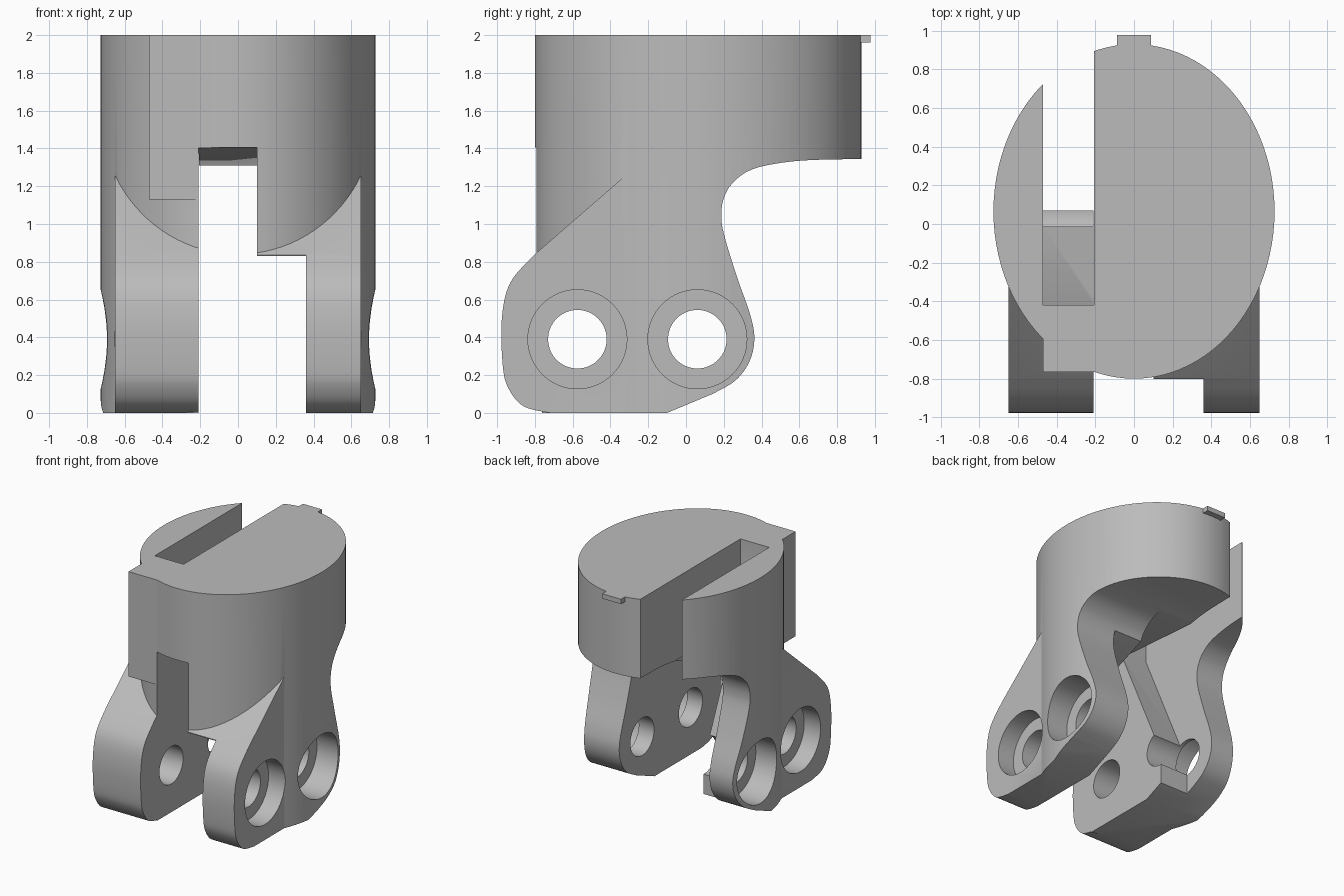
import bpy, bmesh, math
from mathutils import Vector

cube = bpy.data.objects.get("Cube")
if cube:
    bpy.data.objects.remove(cube, do_unlink=True)

grey = bpy.data.materials.new("plain_grey")
grey.use_nodes = True
grey.diffuse_color = (0.5, 0.5, 0.5, 1)
grey.node_tree.nodes["Principled BSDF"].inputs["Base Color"].default_value = (0.5, 0.5, 0.5, 1)


def prism(name, points, start, sweep):
    """Solid made by sweeping a closed outline along a vector."""
    bm = bmesh.new()
    face = bm.faces.new([bm.verts.new(Vector(p) + Vector(start)) for p in points])
    moved = bmesh.ops.extrude_face_region(bm, geom=[face])["geom"]
    verts = [v for v in moved if isinstance(v, bmesh.types.BMVert)]
    bmesh.ops.translate(bm, verts=verts, vec=sweep)
    bmesh.ops.recalc_face_normals(bm, faces=bm.faces)
    mesh = bpy.data.meshes.new(name)
    bm.to_mesh(mesh)
    bm.free()
    mesh.materials.append(grey)
    obj = bpy.data.objects.new(name, mesh)
    bpy.context.collection.objects.link(obj)
    return obj


def side_prism(name, outline, x0, x1):
    """Side outline of (y, z) points swept across x."""
    return prism(name, [(0, y, z) for y, z in outline], (x0, 0, 0), (x1 - x0, 0, 0))


def block(name, x0, x1, y0, y1, z0, z1):
    return side_prism(name, [(y0, z0), (y1, z0), (y1, z1), (y0, z1)], x0, x1)


def ring(cy, cz, r, count=64):
    steps = [math.tau * i / count for i in range(count)]
    return [(cy + r * math.cos(a), cz + r * math.sin(a)) for a in steps]


def smooth_path(pts, steps=6):
    """Rounded path through all the given points."""
    p = [Vector(q) for q in [pts[0]] + pts + [pts[-1]]]
    out = []
    for a, b, c, d in zip(p, p[1:], p[2:], p[3:]):
        for i in range(steps):
            t = i / steps
            out.append(tuple(0.5 * (2 * b + (c - a) * t + (2 * a - 5 * b + 4 * c - d) * t ** 2
                                    + (3 * b - a - 3 * c + d) * t ** 3)))
    return out + [pts[-1]]


def combine(target, tool, operation):
    bpy.context.view_layer.objects.active = target
    mod = target.modifiers.new(operation, "BOOLEAN")
    mod.operation = operation
    mod.solver = "EXACT"
    mod.object = tool
    bpy.ops.object.modifier_apply(modifier=mod.name)
    bpy.data.objects.remove(tool, do_unlink=True)


# Oval barrel
oval = [(0.727 * x, 0.065 + 0.865 * y, 0) for x, y in ring(0, 0, 1, 96)]
body = prism("clevis_body", oval, (0, 0, -0.1), (0, 0, 2.1))

# Forward lugs with a sloped top and rounded nose
nose = smooth_path([(-0.8, 0.84), (-0.93, 0.69), (-0.975, 0.5), (-0.97, 0.25),
                    (-0.94, 0.13), (-0.86, 0.035), (-0.72, 0)])
lug = [(-0.1, 1.45), (-0.34, 1.24)] + nose + [(-0.72, -0.1), (-0.1, -0.1)]
combine(body, side_prism("lug", lug, -0.65, 0.65), "UNION")

# Square rib in front of the slot
combine(body, block("rib", -0.47, -0.208, -0.765, -0.3, 1.13, 2), "UNION")

# Trim the bottom and the curved back
back = smooth_path([(0.14, 0.1), (0.26, 0.17), (0.335, 0.27), (0.362, 0.39), (0.34, 0.52),
                    (0.27, 0.72), (0.2, 0.95), (0.187, 1.06), (0.205, 1.15), (0.25, 1.22),
                    (0.33, 1.28), (0.45, 1.315), (0.65, 1.338), (1.0, 1.345)])
trim = [(-1.2, 2.2), (-1.2, 0), (-0.1, 0)] + back + [(1.0, 2.2)]
combine(body, side_prism("trim", trim, -1, 1), "INTERSECT")

# Wide gap between the legs, with a sloped roof
wide = [(-1.2, -0.1), (0.6, -0.1), (0.6, 1.25), (0.22, 1.15), (-0.6, 0.83),
        (-0.803, 0.83), (-0.803, 1.1), (-1.2, 1.1)]
combine(body, side_prism("wide_gap", wide, -0.208, 0.36), "DIFFERENCE")

# Narrow, taller gap
tall = [(-1.2, -0.2), (0.5, -0.2), (0.5, 1.305), (-0.8, 1.405), (-1.2, 1.405)]
combine(body, side_prism("tall_gap", tall, -0.21, 0.1), "DIFFERENCE")

# Lengthwise slot, open at the back, running down into one leg
slot = [(-0.42, 2.2), (-0.42, 1.45), (0, 0.5), (0, 0.4), (0.07, 0.4), (0.07, -0.1),
        (0.6, -0.1), (0.6, 1), (1.2, 1), (1.2, 2.2)]
combine(body, side_prism("slot", slot, -0.47, -0.206), "DIFFERENCE")

# Pin holes with counterbores on both outer sides
for y in (-0.575, 0.06):
    combine(body, side_prism("pin_hole", ring(y, 0.39, 0.155), -1, 1), "DIFFERENCE")
    for side in (-1, 1):
        combine(body, side_prism("counterbore", ring(y, 0.39, 0.262), side * 0.5, side), "DIFFERENCE")

# Small locating tab at the top of the back
combine(body, block("tab", -0.087, 0.087, 0.85, 0.977, 1.96, 2), "UNION")

bpy.ops.object.select_all(action="DESELECT")
body.select_set(True)
bpy.context.view_layer.objects.active = body
bpy.ops.object.shade_smooth_by_angle(angle=math.radians(25))
